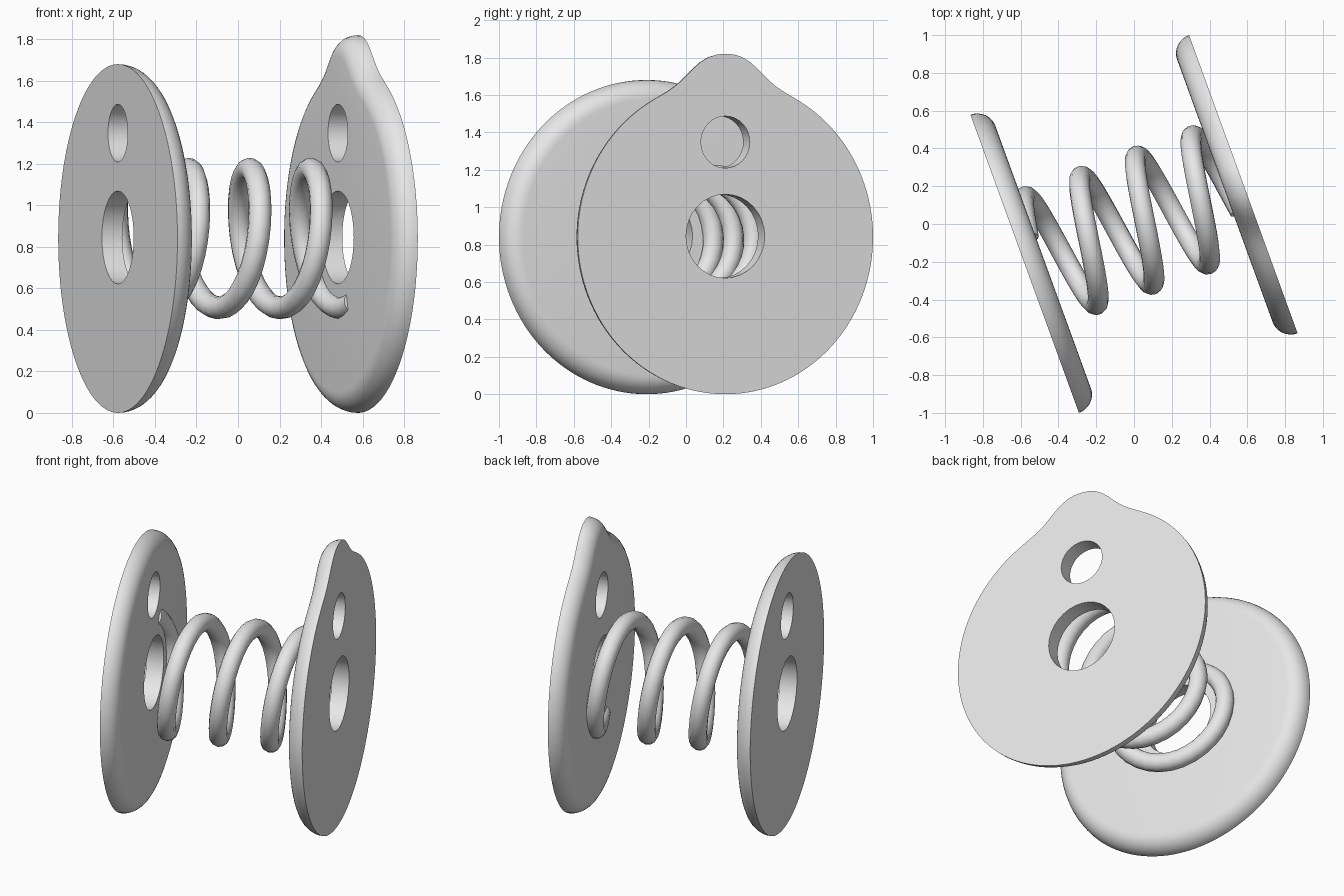
import bpy, bmesh, math
from mathutils import Vector

cube = bpy.data.objects.get("Cube")
if cube:
    bpy.data.objects.remove(cube, do_unlink=True)

TILT = math.radians(20)      # heading of the spring axis
CENTRE = 0.84                # height of the axis
FACE = 0.616                 # outer plate face, along the axis
THICK = 0.104
RADIUS = 0.84
PITCH = 0.314

grey = bpy.data.materials.new("plain_grey")
grey.use_nodes = True
grey.diffuse_color = (0.8, 0.8, 0.8, 1)
grey.node_tree.nodes["Principled BSDF"].inputs["Base Color"].default_value = (0.8, 0.8, 0.8, 1)


def finish(obj):
    """Place the part on the tilted axis, colour it and smooth it."""
    obj.location.z = CENTRE
    obj.rotation_euler.z = TILT
    obj.data.materials.clear()
    obj.data.materials.append(grey)
    bpy.ops.object.select_all(action='DESELECT')
    obj.select_set(True)
    bpy.context.view_layer.objects.active = obj
    bpy.ops.object.shade_smooth_by_angle(angle=math.radians(35))


def outline(tab, count=128):
    """Round plate outline with an optional soft tab at the top."""
    points = []
    for i in range(count):
        a = math.tau * i / count
        off = abs(math.remainder(a, math.tau))
        r = RADIUS + tab * math.exp(-(off / 0.25) ** 2.5)
        points.append(Vector((r * math.sin(a), r * math.cos(a))))
    return points


def inset(points, amount):
    """Move the outline inwards along its own normals."""
    result = []
    for i, p in enumerate(points):
        along = (points[(i + 1) % len(points)] - points[i - 1]).normalized()
        result.append(p + Vector((along.y, -along.x)) * amount)
    return result


def circle(r, height, count=32):
    return [Vector((r * math.sin(math.tau * i / count),
                    height + r * math.cos(math.tau * i / count))) for i in range(count)]


def plate(name, side, tab):
    bm = bmesh.new()

    def ring(points, depth):
        verts = [bm.verts.new((side * (FACE - depth), p.x, p.y)) for p in points]
        edges = [bm.edges.new((verts[i - 1], verts[i])) for i in range(len(verts))]
        return verts, edges

    def bridge(a, b):
        for i in range(len(a)):
            bm.faces.new((a[i - 1], a[i], b[i], b[i - 1]))

    # Rim: sharp at the outer face, quarter round towards the inner face
    rim = outline(tab)
    steps = 8
    rings = []
    for k in range(steps + 1):
        t = math.pi / 2 * k / steps
        rings.append(ring(inset(rim, 0.1 * (1 - math.cos(t))), THICK * math.sin(t)))
    for a, b in zip(rings, rings[1:]):
        bridge(a[0], b[0])
    outer, inner = list(rings[0][1]), list(rings[-1][1])

    # Large axle hole and small upper hole
    for r, height in ((0.224, 0.005), (0.139, 0.508)):
        front, back = ring(circle(r, height), 0), ring(circle(r, height), THICK)
        bridge(front[0], back[0])
        outer += front[1]
        inner += back[1]

    # Flat faces around the holes
    for edges, way in ((outer, side), (inner, -side)):
        bmesh.ops.triangle_fill(bm, use_beauty=True, edges=edges, normal=(way, 0, 0))
    bmesh.ops.recalc_face_normals(bm, faces=bm.faces)
    mesh = bpy.data.meshes.new(name)
    bm.to_mesh(mesh)
    bm.free()
    obj = bpy.data.objects.new(name, mesh)
    bpy.context.collection.objects.link(obj)
    finish(obj)


plate("right_plate", -1, 0)
plate("left_plate_with_tab", 1, 0.14)

# Coil spring, its ends sunk into the plates
curve = bpy.data.curves.new("coil_spring", 'CURVE')
curve.dimensions = '3D'
curve.bevel_depth = 0.055
curve.bevel_resolution = 4
curve.use_fill_caps = True
spline = curve.splines.new('POLY')
count = 112
spline.points.add(count)
for i, point in enumerate(spline.points):
    u = -0.55 + 1.1 * i / count
    t = math.tau * (u + 0.176) / PITCH
    point.co = (u, 0.334 * math.cos(t), -0.334 * math.sin(t), 1)
spring = bpy.data.objects.new("coil_spring", curve)
bpy.context.collection.objects.link(spring)
bpy.ops.object.select_all(action='DESELECT')
spring.select_set(True)
bpy.context.view_layer.objects.active = spring
bpy.ops.object.convert(target='MESH')
finish(bpy.context.view_layer.objects.active)
